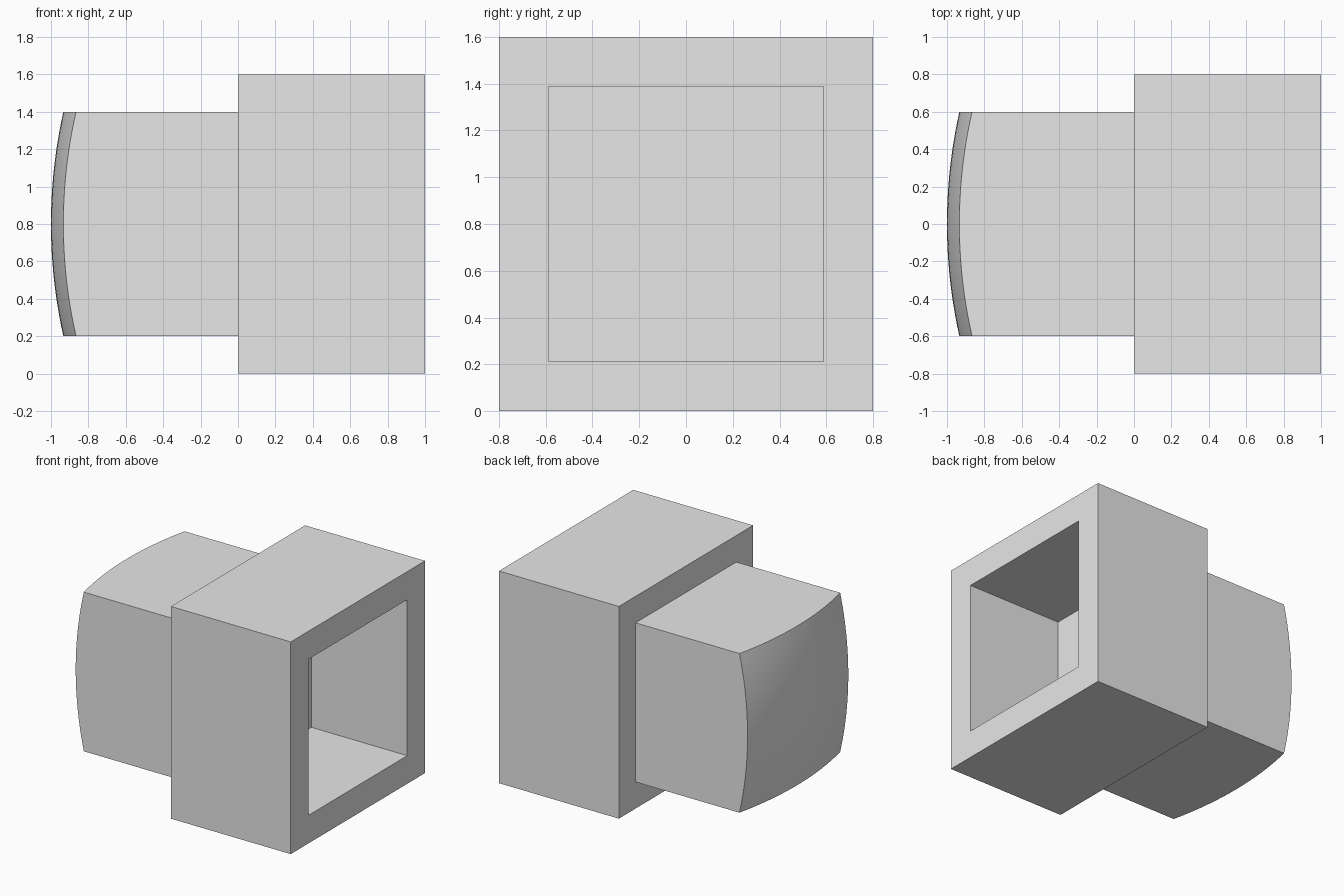
import bpy, bmesh, math
from mathutils import Vector, Matrix

cube = bpy.data.objects.get("Cube")
if cube:
    bpy.data.objects.remove(cube, do_unlink=True)

grey = bpy.data.materials.new("light_grey")
grey.use_nodes = True
colour = (0.8, 0.8, 0.8, 1)
grey.diffuse_color = colour
grey.node_tree.nodes["Principled BSDF"].inputs["Base Color"].default_value = colour

MID_Z = 0.8


def finish(bm, name):
    bmesh.ops.recalc_face_normals(bm, faces=bm.faces)
    mesh = bpy.data.meshes.new(name)
    bm.to_mesh(mesh)
    bm.free()
    mesh.materials.append(grey)
    obj = bpy.data.objects.new(name, mesh)
    bpy.context.collection.objects.link(obj)
    return obj


# Square block with a blind square socket in its +x face
bm = bmesh.new()
bmesh.ops.create_cube(bm, size=1, matrix=Matrix.Translation((0.5, 0, MID_Z))
                      @ Matrix.Diagonal((1, 1.6, 1.6, 1)))
bm.normal_update()
end = max(bm.faces, key=lambda f: f.normal.x)
bmesh.ops.inset_individual(bm, faces=[end], thickness=0.3, depth=0)
floor = bmesh.ops.extrude_discrete_faces(bm, faces=[end])["faces"][0]
bmesh.ops.translate(bm, verts=floor.verts, vec=(-0.8, 0, 0))
finish(bm, "socket_block")

# Square stem with a spherical end
RADIUS = 2.75
bm = bmesh.new()
bmesh.ops.create_grid(bm, x_segments=24, y_segments=24, size=0.6)
for v in bm.verts:
    y, z = v.co.x, v.co.y
    v.co = Vector((RADIUS - 1 - math.sqrt(RADIUS**2 - y * y - z * z), y, z + MID_Z))
rim = [e for e in bm.edges if e.is_boundary]
walls = bmesh.ops.extrude_edge_only(bm, edges=rim)["geom"]
for v in walls:
    if isinstance(v, bmesh.types.BMVert):
        v.co.x = 0.05
bmesh.ops.holes_fill(bm, edges=[e for e in bm.edges if e.is_boundary], sides=0)
stem = finish(bm, "domed_stem")

bpy.ops.object.select_all(action="DESELECT")
stem.select_set(True)
bpy.context.view_layer.objects.active = stem
bpy.ops.object.shade_smooth_by_angle(angle=math.radians(30))
